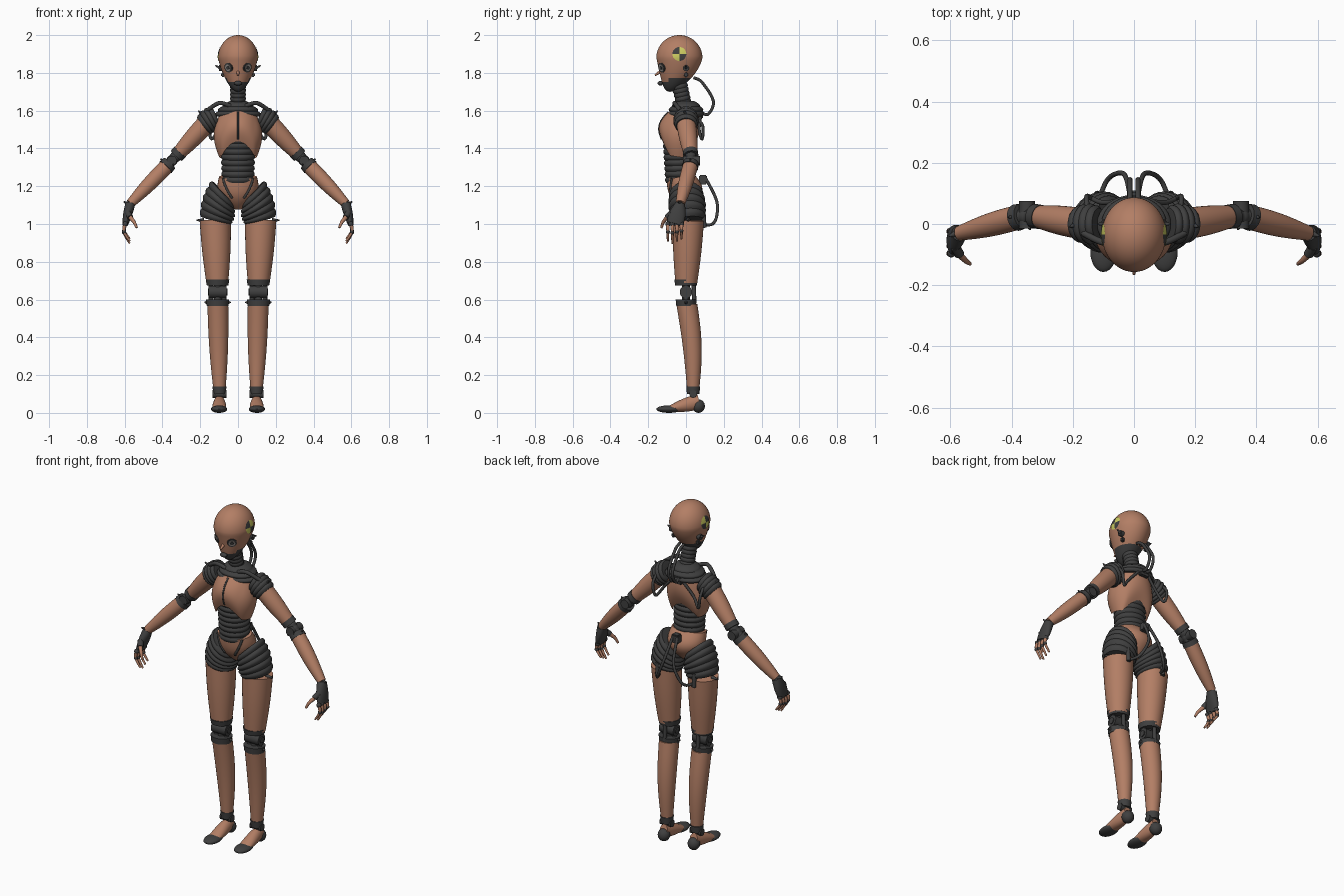
import bpy, bmesh
from math import sin, cos, pi, tau, radians, sqrt
from mathutils import Vector, Matrix
from mathutils.bvhtree import BVHTree

if "Cube" in bpy.data.objects:
    bpy.data.objects.remove(bpy.data.objects["Cube"])


def material(name, red, green, blue):
    made = bpy.data.materials.new(name)
    made.use_nodes = True
    made.diffuse_color = (red, green, blue, 1)
    made.node_tree.nodes["Principled BSDF"].inputs["Base Color"].default_value = made.diffuse_color
    return made


SHELL = material("tan_shell", .45, .21, .13)
DARK = material("dark_rubber", .05, .05, .05)
YELLOW = material("marker_yellow", .6, .6, .12)
GREY = material("eye_grey", .3, .27, .25)

X, Y, Z = Matrix.Identity(3)


def finish(name, bm, *materials):
    """Make a smooth shaded object; parts lying off the centre plane are mirrored."""
    bmesh.ops.recalc_face_normals(bm, faces=bm.faces)
    off_centre = sum(vert.co.x for vert in bm.verts) / len(bm.verts) > .005
    mesh = bpy.data.meshes.new(name)
    bm.to_mesh(mesh)
    bm.free()
    for entry in materials:
        mesh.materials.append(entry)
    mesh.shade_smooth()
    mesh.set_sharp_from_angle(angle=radians(40))
    made = bpy.data.objects.new(name, mesh)
    bpy.context.collection.objects.link(made)
    if off_centre:
        made.modifiers.new("Mirror", "MIRROR").use_mirror_merge = False
    return made


def skin(name, rings, mat, caps=True):
    """Bridge a list of point rings into one surface."""
    bm = bmesh.new()
    loops = [[bm.verts.new(point) for point in ring] for ring in rings]
    for low, high in zip(loops, loops[1:]):
        for i in range(len(low)):
            bm.faces.new((low[i - 1], low[i], high[i], high[i - 1]))
    if caps:
        bm.faces.new(loops[0])
        bm.faces.new(loops[-1])
    return finish(name, bm, mat)


def ring_around(centre, side, across, width, depth, sides):
    return [centre + side * width * cos(tau * i / sides) + across * depth * sin(tau * i / sides)
            for i in range(sides)]


def limb(name, start, end, radius, radius_end=None, mat=DARK, bulge=0, bow=0, depth=1, depth_end=None,
         lean=0, ribs=0, sides=32, warp=None, caps=True):
    """Tapered body between two points, with optional belly, bend, slant and ribs."""
    start, end = Vector(start), Vector(end)
    radius_end = radius if radius_end is None else radius_end
    depth_end = depth if depth_end is None else depth_end
    steps = ribs * 6 or (16 if bulge or bow else 4)
    rings = []
    for i in range(steps + 1):
        t = i / steps
        axis = ((end - start).normalized() + X * lean * (1 - t)).normalized()
        side = X if abs(axis.y) > .9 else Y.cross(axis).normalized()
        belly = sin(pi * t)
        width = radius + (radius_end - radius) * t + bulge * belly
        width *= 1 + .09 * abs(sin(pi * ribs * t))
        thick = width * (depth + (depth_end - depth) * t)
        ring = ring_around(start.lerp(end, t) + Y * bow * belly, side, axis.cross(side), width, thick, sides)
        rings.append([warp(point) for point in ring] if warp else ring)
    return skin(name, rings, mat, caps)


def hose(name, radius, *points, mat=DARK, tip=None, steps=6, sides=12):
    """Round tube on a smooth path through the points."""
    points = [Vector(point) for point in points]
    path = []
    for i in range(len(points) - 1):
        a, b, c, d = (points[min(max(k, 0), len(points) - 1)] for k in range(i - 1, i + 3))
        for s in range(steps):
            t = s / steps
            path.append(b + t / 2 * (c - a + t * (2 * a - 5 * b + 4 * c - d + t * (3 * (b - c) + d - a))))
    path.append(points[-1])
    rings, side = [], X + Y / 2 + Z / 3
    for i, point in enumerate(path):
        along = (path[min(i + 1, len(path) - 1)] - path[max(i - 1, 0)]).normalized()
        side = (side - along * side.dot(along)).normalized()
        size = radius if tip is None else radius + (tip - radius) * i / (len(path) - 1)
        rings.append(ring_around(point, side, along.cross(side), size, size, sides))
    return skin(name, rings, mat)


def spike(name, start, way, radius=.012):
    return limb(name, start, Vector(start) + Vector(way), radius, .003, sides=12)


def ball(name, centre, width, depth=None, height=None, mat=DARK):
    bm = bmesh.new()
    size = Matrix.Diagonal((width, depth or width, height or width, 1))
    bmesh.ops.create_uvsphere(bm, u_segments=24, v_segments=14, radius=1, matrix=Matrix.Translation(centre) @ size)
    return finish(name, bm, mat)


def block(name, centre, *size):
    bm = bmesh.new()
    bmesh.ops.create_cube(bm, matrix=Matrix.Translation(centre) @ Matrix.Diagonal((*size, 1)))
    bmesh.ops.bevel(bm, geom=bm.edges[:], offset=.005, segments=2, affect='EDGES')
    return finish(name, bm, DARK)


def surface(part):
    return BVHTree.FromPolygons([vert.co for vert in part.data.vertices],
                                [face.vertices for face in part.data.polygons])


def seam(name, part, start, end, radius=.005):
    """Dark line lying on the surface of another part."""
    tree = surface(part)
    return hose(name, radius, *(tree.find_nearest(Vector(start).lerp(Vector(end), i / 8))[0] for i in range(9)))


# Head: a sphere whose lower half is drawn out to a forward chin, with a dark jaw
bm = bmesh.new()
bmesh.ops.create_uvsphere(bm, u_segments=48, v_segments=40, radius=1)
for vert in bm.verts:
    drop = max(0, -vert.co.z)
    taper = 1 - .3 * drop
    vert.co = Vector((vert.co.x * .105 * taper,
                      vert.co.y * .122 * taper - .035 - .05 * drop ** 2,
                      1.88 + vert.co.z * (.18 if drop else .12)))
for face in bm.faces:
    spot = face.calc_center_median()
    face.material_index = int(spot.z < (1.755 if spot.y < -.09 else 1.775))
head = finish("head", bm, SHELL, DARK)
head_tree = surface(head)
hose("nose", .012, (0, -.12, 1.81), (0, -.145, 1.8), (0, -.165, 1.787), mat=SHELL, tip=.004)
ball("lips", (0, -.135, 1.745), .022, .015, .012)

# Eyes
eye, outward = head_tree.ray_cast(Vector((.05, -1, 1.828)), Y)[:2]
for layer, (name, mat) in enumerate((("eye_socket", DARK), ("eyeball", GREY), ("pupil", DARK))):
    limb(name, eye - outward * .015, eye + outward * .003 * (layer + 1), .026 - .008 * layer, mat=mat)

# Quartered markers on the temples
bm = bmesh.new()
segments = 24


def marker_point(radius, i):
    angle = tau * i / segments
    aim = Vector((1, radius * cos(angle) - .035, radius * sin(angle) + 1.9))
    return bm.verts.new(head_tree.ray_cast(aim, -X)[0] + X * .003)


circles = [[marker_point(.001 + .012 * k, i) for i in range(segments)] for k in range(4)]
for inner, outer in zip(circles, circles[1:]):
    for i in range(segments):
        after = (i + 1) % segments
        face = bm.faces.new((inner[i], outer[i], outer[after], inner[after]))
        face.material_index = i * 4 // segments % 2
finish("temple_marker", bm, YELLOW, DARK)

# Ears, neck and collar
EAR = Vector((.08, 0, 1.825))
limb("ear_disc", EAR, EAR + X * .02, .016)
spike("ear_spike", EAR + X * .015, (.025, 0, .015), .008)
block("ear_tab", EAR - Z * .035, .02, .02, .025)
limb("neck", (0, 0, 1.59), (0, -.04, 1.76), .037, .04, ribs=8)
limb("collar", (0, 0, 1.57), (0, 0, 1.65), .115, .045, bulge=.015, depth=.75, depth_end=1, ribs=3)
hose("collar_bar", .011, (.04, -.055, 1.625), (.1, -.06, 1.64), (.165, -.03, 1.6))


# Chest shell with an arched lower edge over the ribbed abdomen
def arch(point):
    lift = max(0, 1 - (point.x / .085) ** 2) * max(0, 1.6 - point.z)
    return point + Z * .3 * lift


chest = limb("chest", (0, -.04, 1.355), (0, 0, 1.605), .1, .085, mat=SHELL, bulge=.035, bow=-.012,
             depth=.85, sides=64, warp=arch, caps=False)
seam("chest_seam", chest, (0, -.16, 1.435), (0, -.1, 1.6))
limb("abdomen", (0, -.03, 1.22), (0, -.04, 1.46), .08, .085, depth=.92, ribs=8)

# Pelvis and hips
pelvis = limb("pelvis", (0, 0, 1.08), (0, -.03, 1.25), .02, .1, mat=SHELL, bulge=.04, bow=.015, depth_end=.75)
seam("pelvis_seam", pelvis, (.085, -.08, 1.24), (.04, -.1, 1.12), .007)
LEG_TOP, KNEE, ANKLE = Vector((.12, .012, 1.02)), Vector((.108, 0, .64)), Vector((.098, .038, .12))
limb("hip", (.08, 0, 1.17), LEG_TOP, .08, bulge=.012, lean=.7, ribs=5)

# Thigh
limb("thigh", LEG_TOP, LEG_TOP.lerp(KNEE, .87), .083, .058, mat=SHELL, bulge=.004)
spike("thigh_spike", LEG_TOP + X * .06, X * .04)
limb("thigh_clip", LEG_TOP + Y * .08 + Z * .04, LEG_TOP + Y * .085 - Z * .04, .012, sides=12)

# Knee: two cuffs joined by rods and a pivot
limb("knee_upper_cuff", KNEE + Z * .035, KNEE + Z * .065, .057, .062)
limb("knee_lower_cuff", KNEE - Z * .04, KNEE - Z * .075, .061, .057, depth=.9)
for offset in (-.034, 0, .034):
    limb("knee_rod", KNEE + X * offset - Z * .05, KNEE + X * offset + Z * .05, .013 if offset else .02)
limb("knee_pivot", KNEE - X * .047, KNEE + X * .047, .033)
limb("knee_hub", KNEE - X * .052, KNEE + X * .052, .018)
limb("knee_piston", KNEE + Y * .045 - Z * .06, KNEE + Y * .04 + Z * .05, .011, sides=12)
for way in (-X, X):
    spike("knee_spike", KNEE - Z * .055 + way * .05, way * .02)

# Shin, ankle and foot
limb("shin", KNEE.lerp(ANKLE, .13), ANKLE, .055, .032, mat=SHELL, bulge=.006, bow=.012)
limb("ankle_cuff", ANKLE - Z * .02, ANKLE + Z * .02, .033, .037)
limb("ankle_pivot", ANKLE - X * .036 - Z * .02, ANKLE + X * .036 - Z * .02, .02)
limb("foot", (.098, .07, .06), (.1, -.09, .02), .025, .036, mat=SHELL, bulge=.005, depth=1.5, depth_end=.45)
ball("toe_cap", (.1, -.09, .02), .043, .067, .02)
ball("heel_cap", (.098, .066, .036), .034, .034, .036)

# Shoulder and upper arm
SHOULDER, ELBOW, WRIST = Vector((.165, 0, 1.535)), Vector((.35, .03, 1.335)), Vector((.57, -.03, 1.108))
limb("shoulder", (.115, 0, 1.575), (.185, 0, 1.52), .052, bulge=.01, lean=.5, ribs=4)
limb("upper_arm", SHOULDER, SHOULDER.lerp(ELBOW, .82), .051, .036, mat=SHELL, bulge=.004)
spike("shoulder_spike", SHOULDER + X * .02 + Z * .04, (.025, -.01, .025))

# Elbow
limb("elbow_upper_cuff", SHOULDER.lerp(ELBOW, .76), SHOULDER.lerp(ELBOW, .87), .04)
limb("elbow_core", SHOULDER.lerp(ELBOW, .85), ELBOW.lerp(WRIST, .12), .027, ribs=3)
limb("elbow_pivot", ELBOW - Y * .045, ELBOW + Y * .045, .026)
limb("elbow_lower_cuff", ELBOW.lerp(WRIST, .06), ELBOW.lerp(WRIST, .15), .041, .044)
spike("elbow_spike", ELBOW + X * .035 - Z * .01, (.025, -.01, .02))
spike("elbow_prong", ELBOW - Y * .02 - Z * .02, (-.01, -.03, 0))

# Forearm and hand
limb("forearm", ELBOW.lerp(WRIST, .12), WRIST, .04, .024, mat=SHELL, bulge=.006)
KNUCKLES = Vector((.597, -.06, 1))
limb("palm", WRIST, KNUCKLES, .026, .016, bulge=.003, depth=1, depth_end=2.6)
spike("wrist_spike", WRIST + X * .01, (.025, -.01, .01))
for i in range(4):
    base = KNUCKLES + Y * .024 * (1.5 - i)
    length = .103 - .012 * abs(2 - i)
    bend = base + X * .006 - Z * length * .45
    hose("finger", .011, base, bend, base - X * .024 - Z * length, mat=SHELL, tip=.005)
    ball("knuckle", base, .0135)
    ball("finger_joint", bend, .0105)
THUMB = Vector((.57, -.1, 1.035))
hose("thumb_base", .016, THUMB + Vector((.015, .025, .025)), THUMB)
hose("thumb", .012, THUMB, THUMB + Vector((-.02, -.02, -.025)), (.536, -.13, .98), mat=SHELL, tip=.006)

# Back sockets and hoses
block("upper_back_socket", (0, .075, 1.58), .06, .03, .05)
block("lower_back_socket", (0, .09, 1.235), .045, .04, .05)
hose("neck_hose", .008, (.013, .04, 1.775), (.013, .085, 1.75), (.013, .145, 1.65), (.013, .115, 1.58), (.013, .07, 1.6))
hose("shoulder_hose", .008, (.15, .04, 1.58), (.155, .088, 1.52), (.14, .085, 1.45), (.1, .07, 1.5), (.03, .078, 1.58))
hose("hip_hose", .008, (.014, .1, 1.25), (.03, .16, 1.13), (.06, .164, 1.05), (.09, .14, 1), (.115, .08, .995))
